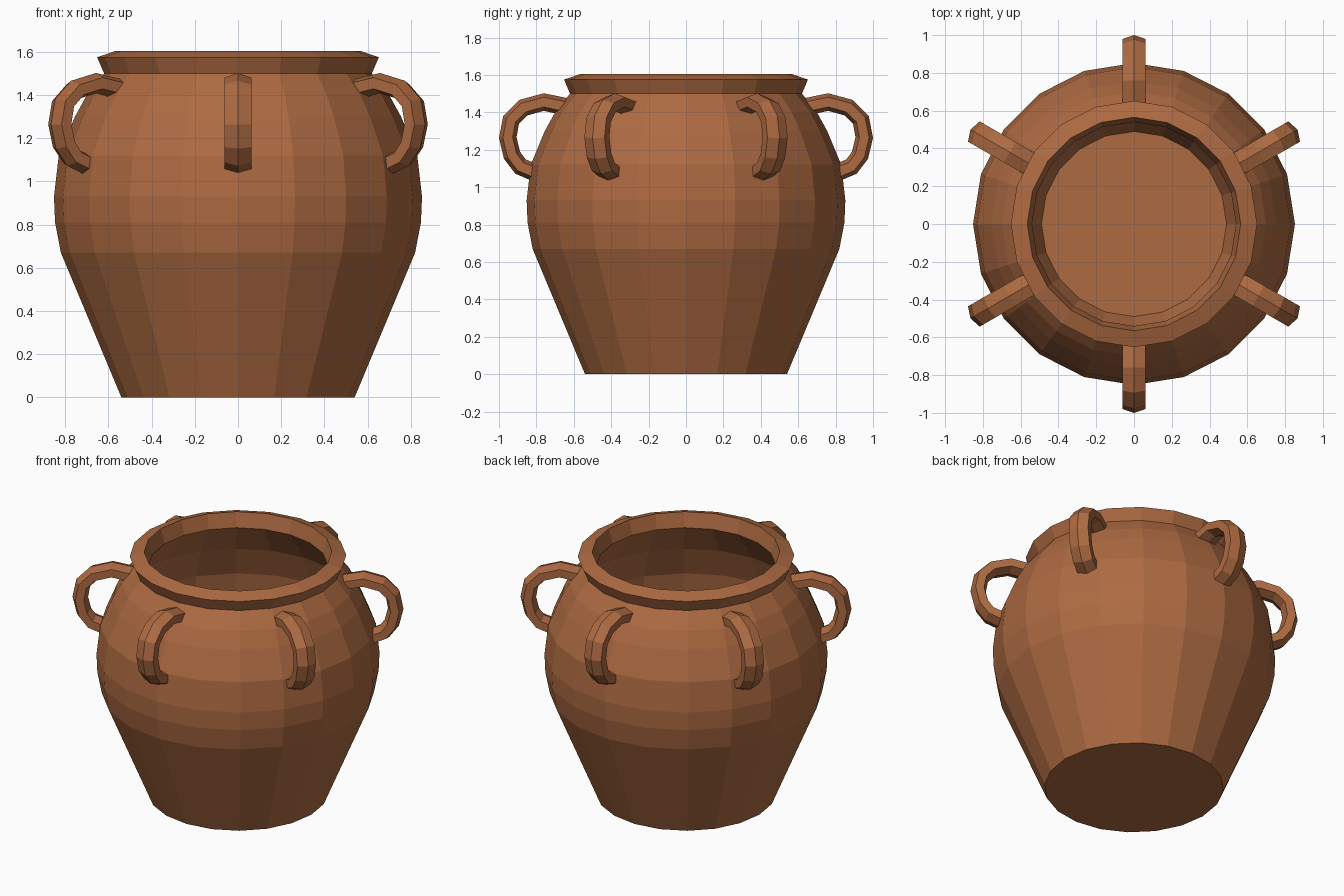
import bpy, bmesh, math
from mathutils import Vector

if "Cube" in bpy.data.objects:
    bpy.data.objects.remove(bpy.data.objects["Cube"])

clay = bpy.data.materials.new("terracotta")
clay.diffuse_color = (0.42, 0.145, 0.054, 1)
clay.use_nodes = True
clay.node_tree.nodes["Principled BSDF"].inputs["Base Color"].default_value = clay.diffuse_color
SIDES = 20


def finish(bm, name):
    bmesh.ops.recalc_face_normals(bm, faces=bm.faces[:])
    me = bpy.data.meshes.new(name)
    bm.to_mesh(me)
    bm.free()
    me.materials.append(clay)
    ob = bpy.data.objects.new(name, me)
    bpy.context.collection.objects.link(ob)
    return ob


def skin(bm, rings, loop_len):
    # quads between consecutive closed rings
    for a, b in zip(rings, rings[1:]):
        for i in range(loop_len):
            j = (i + 1) % loop_len
            bm.faces.new((a[i], a[j], b[j], b[i]))
    bm.faces.new(rings[0])
    bm.faces.new(rings[-1])


# Hollow pot: outer wall, flared rim, inner wall, floor
outer = [(0.54, 0), (0.82, 0.67), (0.847, 0.81), (0.852, 0.93), (0.83, 1.12),
         (0.755, 1.3), (0.70, 1.40), (0.62, 1.50)]
rim = [(0.652, 1.575), (0.565, 1.605), (0.54, 1.51)]
inner = [(0.69, 1.30), (0.77, 1.10), (0.79, 0.93), (0.76, 0.68), (0.49, 0.05)]
bm = bmesh.new()
rings = []
for r, z in outer + rim + inner:
    rings.append([bm.verts.new((r * math.cos(2 * math.pi * k / SIDES),
                                r * math.sin(2 * math.pi * k / SIDES), z))
                  for k in range(SIDES)])
skin(bm, rings, SIDES)
finish(bm, "pot_body")

# Six loop handles swept with a hexagonal section (ridge on the outside)
path = [(0.62, 1.425), (0.76, 1.455), (0.87, 1.425), (0.935, 1.36),
        (0.953, 1.265), (0.93, 1.17), (0.885, 1.11), (0.80, 1.075)]
section = [(0.047, 0), (0.026, 0.062), (-0.026, 0.062),
           (-0.047, 0), (-0.026, -0.062), (0.026, -0.062)]


def handle(name, deg):
    a = math.radians(deg)
    radial = Vector((math.cos(a), math.sin(a), 0))
    side = Vector((-math.sin(a), math.cos(a), 0))
    bm = bmesh.new()
    rings = []
    for i, p in enumerate(path):
        p0 = Vector(path[max(i - 1, 0)])
        p1 = Vector(path[min(i + 1, len(path) - 1)])
        t = (p1 - p0).normalized()
        n = Vector((-t.y, t.x))  # outward normal of the loop
        ring = []
        for u, v in section:
            q = Vector(p) + n * u
            ring.append(bm.verts.new(radial * q.x + side * v + Vector((0, 0, q.y))))
        rings.append(ring)
    skin(bm, rings, len(section))
    finish(bm, name)


for k, deg in enumerate((30, 90, 150, 210, 270, 330)):
    handle(f"handle_{k + 1}", deg)
